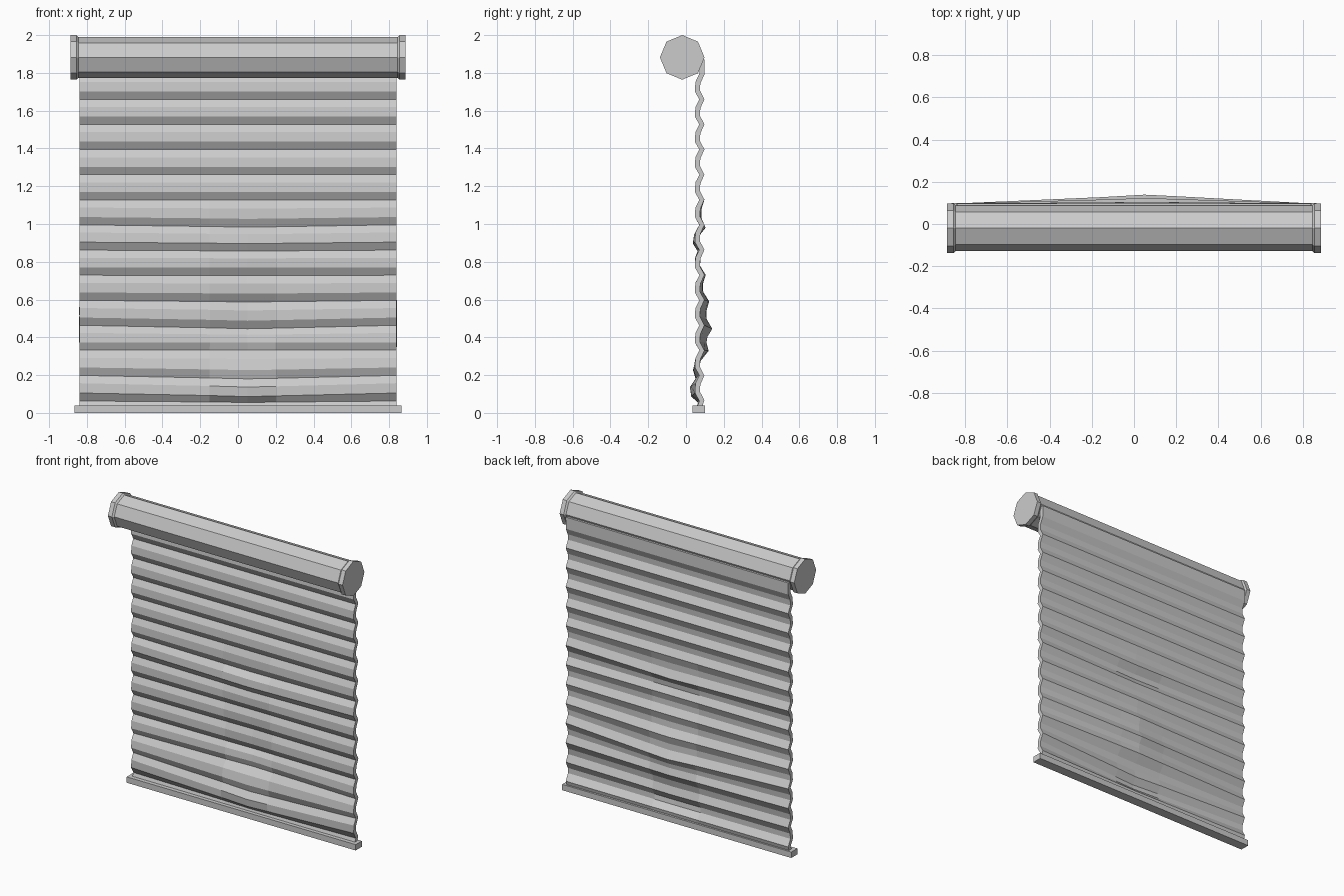
import bpy, bmesh, math

if "Cube" in bpy.data.objects:
    bpy.data.objects.remove(bpy.data.objects["Cube"])

ROLL_Y, ROLL_Z = -0.02, 1.882


def make_object(name, verts, faces):
    mesh = bpy.data.meshes.new(name)
    mesh.from_pydata(verts, [], faces)
    bm = bmesh.new()
    bm.from_mesh(mesh)
    bmesh.ops.recalc_face_normals(bm, faces=bm.faces)
    bm.to_mesh(mesh)
    bm.free()
    obj = bpy.data.objects.new(name, mesh)
    bpy.context.collection.objects.link(obj)
    return obj


def octagon_lathe(name, stations):
    """Eight-sided solid along x from (x, radius) stations."""
    n = 8
    verts = [(x, ROLL_Y + r * math.sin(math.tau * k / n), ROLL_Z + r * math.cos(math.tau * k / n))
             for x, r in stations for k in range(n)]
    faces = [(s * n + k, s * n + (k + 1) % n, (s + 1) * n + (k + 1) % n, (s + 1) * n + k)
             for s in range(len(stations) - 1) for k in range(n)]
    faces += [tuple(range(n)), tuple(range(len(verts) - n, len(verts)))]
    return make_object(name, verts, faces)


def lerp(table, t):
    for (a, va), (b, vb) in zip(table, table[1:]):
        if a <= t <= b:
            return va + (vb - va) * (t - a) / (b - a)
    return 0.0


# Rolled fabric and the two end caps
octagon_lathe("fabric_roll", [(-0.85, 0.108), (0.85, 0.108)])
for side, label in ((-1, "left"), (1, "right")):
    octagon_lathe(label + "_end_cap",
                  [(side * 0.845, 0.108), (side * 0.856, 0.118), (side * 0.886, 0.118)])

# Hanging fabric: rippled rows with a sagging wrinkle in the middle
columns = [-0.84, -0.15, 0.05, 0.2, 0.84]
bulge = [(0.04, 0), (0.09, -0.015), (0.15, -0.03), (0.2, -0.02), (0.3, 0.005), (0.35, 0.033),
         (0.47, 0.042), (0.6, 0.025), (0.7, 0.01), (0.8, 0), (0.88, -0.012), (0.95, -0.008),
         (1.0, 0.008), (1.06, 0.008), (1.13, 0)]
sag = [(0.04, 0), (0.12, -0.02), (0.22, -0.02), (0.32, 0), (0.36, 0), (0.47, -0.02),
       (0.6, -0.008), (0.75, 0), (0.85, -0.004), (1.0, -0.014), (1.13, 0)]
step = 0.0443
ripple = (0.012, -0.009, -0.012)
rows = [(1.87, 0.084)]
rows += [(1.66 - step * i, 0.072 + ripple[i % 3]) for i in range(-3, 37)]
rows += [(0.02, 0.068)]

verts = []
for z, y in rows:
    for x in columns:
        w = lerp([(-0.84, 0), (-0.15, 0.72), (0.05, 1), (0.2, 0.82), (0.84, 0)], x)
        verts.append((x, y + w * lerp(bulge, z), z + w * lerp(sag, z)))
nc = len(columns)
faces = [(r * nc + c, r * nc + c + 1, (r + 1) * nc + c + 1, (r + 1) * nc + c)
         for r in range(len(rows) - 1) for c in range(nc - 1)]
fabric = make_object("hanging_fabric", verts, faces)
thick = fabric.modifiers.new("thickness", "SOLIDIFY")
thick.thickness = 0.027
thick.offset = 0

# Weighted bar at the hem
bpy.ops.mesh.primitive_cube_add(size=1, location=(0, 0.067, 0.02))
bar = bpy.context.object
bar.name = "hem_bar"
bar.scale = (1.73, 0.066, 0.04)
